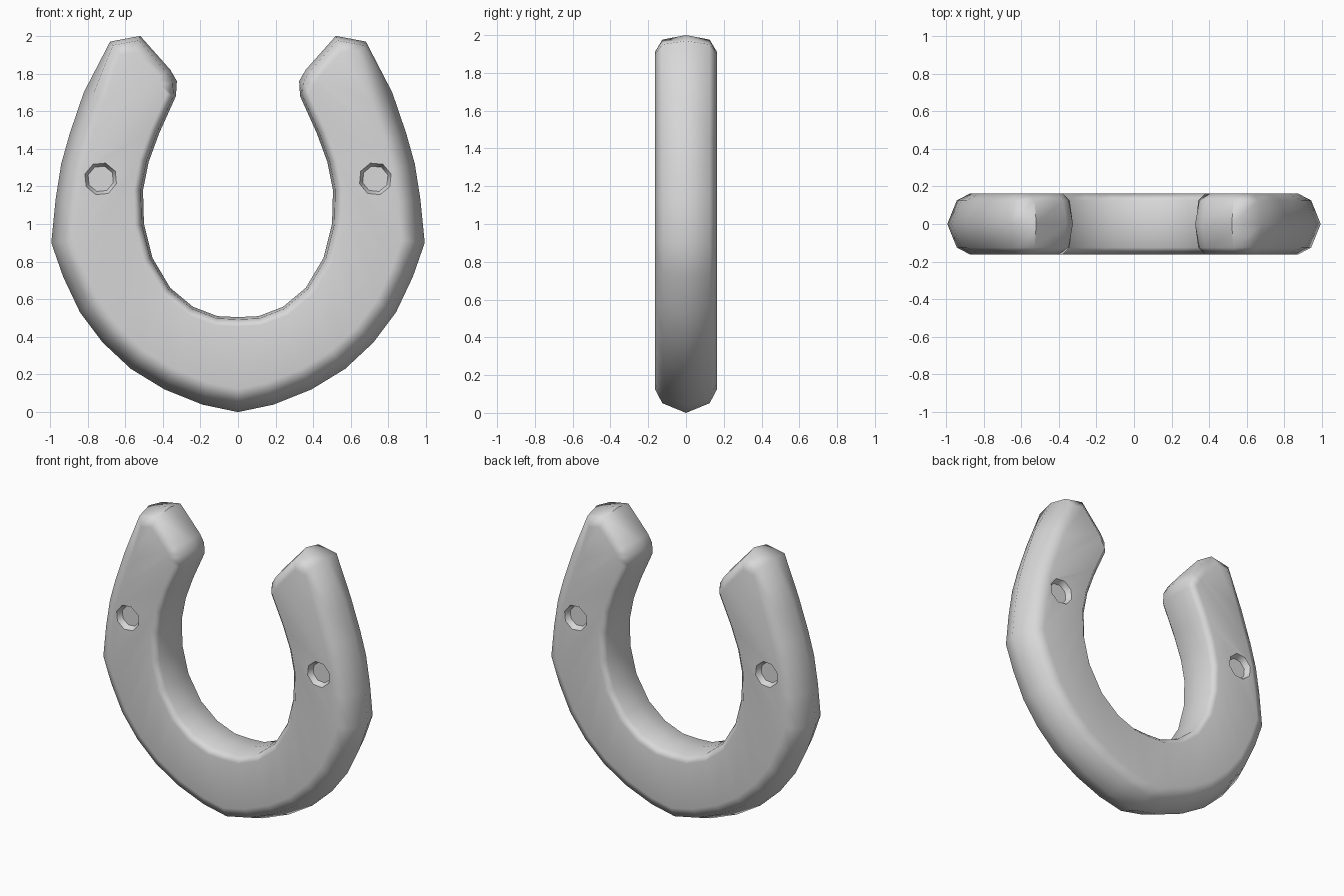
import bpy, bmesh, math
from mathutils import Vector

if "Cube" in bpy.data.objects:
    bpy.data.objects.remove(bpy.data.objects["Cube"])

steel = bpy.data.materials.new("steel_grey")
steel.diffuse_color = (0.69, 0.69, 0.69, 1)
steel.use_nodes = True
steel.node_tree.nodes["Principled BSDF"].inputs["Base Color"].default_value = steel.diffuse_color

# Right half of the outline (x, z), each part with its two edge insets
OUTER = [(0, 0), (0.19, 0.04), (0.39, 0.12), (0.57, 0.23), (0.72, 0.37), (0.84, 0.53),
         (0.93, 0.72), (0.993, 0.90), (0.97, 1.13), (0.94, 1.32), (0.895, 1.48), (0.82, 1.7)]
TIP = [(0.68, 1.97), (0.52, 2.0), (0.36, 1.82), (0.325, 1.76)]
INNER = [(0.33, 1.68), (0.42, 1.48), (0.475, 1.33), (0.505, 1.18), (0.50, 1.0), (0.455, 0.82),
         (0.36, 0.66), (0.24, 0.56), (0.11, 0.51), (0, 0.505)]
half = ([(p, 0.05, 0.12) for p in OUTER] + [(p, 0.022, 0.08) for p in TIP]
        + [(p, 0.012, 0.05) for p in INNER])
H = len(half)
outline = half + [((-p[0], p[1]), a, b) for p, a, b in reversed(half) if p[0] > 0]
N = len(outline)


def inset(i, dist):
    """Outline point moved inwards by dist."""
    prev, cur, nxt = (Vector(outline[(i + k) % N][0]) for k in (-1, 0, 1))
    n1 = Vector((-(cur - prev).y, (cur - prev).x)).normalized()
    n2 = Vector((-(nxt - cur).y, (nxt - cur).x)).normalized()
    m = (n1 + n2).normalized()
    return cur + m * dist / max(m.dot(n1), 0.75)


# Horseshoe body: stacked inset loops from back to front
bm = bmesh.new()
loops = []
for y, level in ((0.163, 2), (0.125, 1), (0, 0), (-0.125, 1), (-0.163, 2)):
    ring = []
    for i, (_, a, b) in enumerate(outline):
        p = inset(i, (0, a, b)[level])
        ring.append(bm.verts.new((p.x, y, p.y)))
    loops.append(ring)
for r1, r2 in zip(loops, loops[1:]):
    for i in range(N):
        j = (i + 1) % N
        bm.faces.new((r1[i], r1[j], r2[j], r2[i]))

# Broad front and back faces: quads spanning from outer to inner edge
for ring in (loops[0], loops[-1]):
    for k in range(H // 2 - 1):
        a, b, c, d = k, k + 1, H - 2 - k, H - 1 - k
        bm.faces.new([ring[i] for i in (a, b, c, d)])
        # mirrored leg; the two centre points are shared
        left = [i if i in (0, H - 1) else N - i for i in (a, b, c, d)]
        bm.faces.new([ring[i] for i in left])
bmesh.ops.recalc_face_normals(bm, faces=bm.faces)
mesh = bpy.data.meshes.new("horseshoe")
bm.to_mesh(mesh)
bm.free()
shoe = bpy.data.objects.new("horseshoe", mesh)
bpy.context.collection.objects.link(shoe)
mesh.materials.append(steel)

# Shallow nail dimples on both legs, front and back
bm = bmesh.new()
for sx in (-1, 1):
    for sy in (-1, 1):
        rings = []
        for y, r in ((0.125, 0.07), (0.20, 0.105)):
            rings.append([bm.verts.new((sx * (0.73 + r * math.cos(k * math.pi / 4 + 0.3)), sy * y,
                                        1.24 + r * math.sin(k * math.pi / 4 + 0.3)))
                          for k in range(8)])
        for k in range(8):
            j = (k + 1) % 8
            bm.faces.new((rings[0][k], rings[0][j], rings[1][j], rings[1][k]))
        bm.faces.new(rings[0])
        bm.faces.new(rings[1])
bmesh.ops.recalc_face_normals(bm, faces=bm.faces)
cut_mesh = bpy.data.meshes.new("nail_cutter")
bm.to_mesh(cut_mesh)
bm.free()
cut_mesh.materials.append(steel)
cutter = bpy.data.objects.new("nail_cutter", cut_mesh)
bpy.context.collection.objects.link(cutter)
cutter.hide_render = True

mod = shoe.modifiers.new("nail_dimples", "BOOLEAN")
mod.operation = "DIFFERENCE"
mod.solver = "EXACT"
mod.object = cutter
bpy.context.view_layer.objects.active = shoe
shoe.select_set(True)
bpy.ops.object.modifier_apply(modifier=mod.name)
bpy.data.objects.remove(cutter)

# Soft shading that keeps the broad faces flat
bpy.ops.object.shade_smooth_by_angle(angle=math.radians(55))
shoe.modifiers.new("soft_normals", "WEIGHTED_NORMAL").keep_sharp = True
